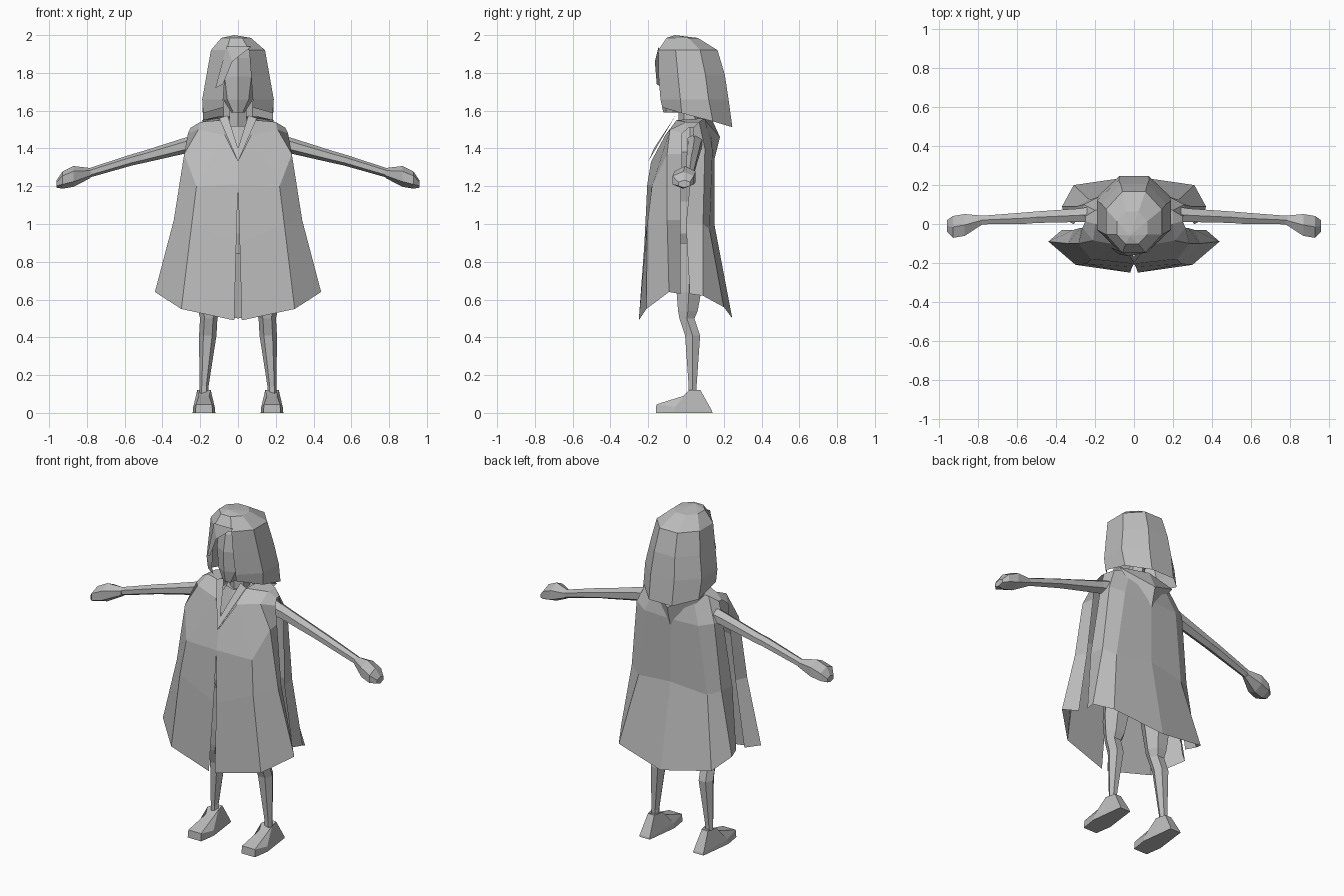
import bpy, math

grey = bpy.data.materials.new("plain grey")
grey.diffuse_color = (0.5, 0.5, 0.5, 1)


def make(name, verts, faces, mirror=False):
    me = bpy.data.meshes.new(name)
    me.from_pydata(verts, [], faces)
    me.materials.append(grey)
    ob = bpy.data.objects.new(name, me)
    bpy.context.collection.objects.link(ob)
    if mirror:
        m = ob.modifiers.new("mirror", 'MIRROR')
        m.merge_threshold = 0.0005
    return ob


def skin(name, rings, mirror=False, closed=True, caps=True, skip=()):
    """Join rows of points with quads; skip lists (row, column) openings."""
    n = len(rings[0])
    verts = [p for r in rings for p in r]
    faces = []
    for i in range(len(rings) - 1):
        for k in range(n if closed else n - 1):
            if (i, k) in skip:
                continue
            j = (k + 1) % n
            faces.append((i * n + k, i * n + j, (i + 1) * n + j, (i + 1) * n + k))
    if closed and caps:
        faces.append(tuple(range(n))[::-1])
        faces.append(tuple(range(len(verts) - n, len(verts))))
    return make(name, verts, faces, mirror)


def ring(c, a, b, n, start=-90, axis='z'):
    """Ellipse around c, with half-widths a and b, across the given axis."""
    out = []
    for k in range(n):
        t = math.radians(start + 360 * k / n)
        u, v = a * math.cos(t), b * math.sin(t)
        out.append((c[0] + u, c[1] + v, c[2]) if axis == 'z' else (c[0], c[1] + u, c[2] + v))
    return out


# cloak: half grid from front hem, over the shoulder, to back hem
cloak = [
    [(.02, -.25, .49), (.30, -.21, .55), (.44, -.09, .64), (.37, -.03, .63)],
    [(.009, -.22, .9), (.245, -.205, 1.0), (.34, -.10, 1.02), (.31, -.03, 1.02)],
    [(0, -.205, 1.21), (.22, -.18, 1.2), (.285, -.10, 1.37), (.275, -.02, 1.37)],
    [(0, -.185, 1.33), (.07, -.11, 1.47), (.21, -.085, 1.50), (.265, -.02, 1.48)],
    [(0, -.18, 1.34), (.09, -.05, 1.55), (.20, .0, 1.54), (.25, .015, 1.51)],
    [(0, .13, 1.54), (.11, .10, 1.56), (.20, .07, 1.54), (.25, .04, 1.51)],
    [(0, .15, 1.38), (.18, .14, 1.38), (.26, .10, 1.40), (.275, .04, 1.40)],
    [(0, .15, 1.0), (.23, .125, .97), (.30, .09, 1.0), (.31, .0, 1.0)],
    [(0, .245, .5), (.31, .20, .56), (.37, .09, .62), (.35, .02, .63)],
]
skin("cloak", cloak, mirror=True, closed=False, skip={(4, 0)})

# folded hood hanging at the back
make("hood", [(0, .13, 1.57), (.19, .10, 1.55), (0, .18, 1.46), (0, .145, 1.32), (.1, .05, 1.57)],
     [(0, 1, 2), (1, 3, 2), (0, 4, 1)], mirror=True)

# collar strip along the neck opening
make("collar", [(0, -.20, 1.33), (.10, -.065, 1.56), (.055, -.055, 1.575), (0, -.17, 1.40)],
     [(0, 1, 2, 3)], mirror=True)

# torso and neck
skin("torso", [ring((0, .02, z), a, b, 8) for z, a, b in
               [(.84, .13, .09), (.95, .18, .11), (1.12, .14, .10), (1.38, .2, .12), (1.52, .08, .07)]])
skin("neck", [ring((0, .02, 1.48), .055, .06, 6), ring((0, .015, 1.65), .05, .055, 6)])

# arms and hands
skin("arm", [ring((x, y, z), a, b, 6, axis='x') for x, y, z, a, b in
             [(.2, .05, 1.43, .05, .05), (.28, .045, 1.415, .04, .042), (.5, .035, 1.355, .034, .032),
              (.56, .03, 1.34, .034, .03), (.79, .02, 1.27, .025, .025)]], mirror=True)
skin("hand", [ring((x, y, z), a, b, 6, axis='x') for x, y, z, a, b in
              [(.78, .02, 1.27, .026, .026), (.87, -.005, 1.252, .065, .055),
               (.93, -.015, 1.232, .065, .045), (.96, -.01, 1.212, .035, .02)]], mirror=True)

# legs
skin("leg", [ring((x, y, z), a, a, 6, -60) for x, y, z, a in
             [(.18, .035, .10, .024), (.18, .035, .14, .024), (.16, .035, .41, .046),
              (.155, .005, .50, .046), (.15, .01, .54, .06), (.145, .015, .64, .075),
              (.11, .02, .90, .09)]], mirror=True)

# feet: sole, toe rim and ankle share one outline
sole = [(-.045, -.16), (.045, -.16), (.06, -.06), (.035, .14), (-.035, .14), (-.06, -.06)]
skin("foot", [[(.18 + x, y, 0) for x, y in sole],
              [(.18 + x * .95, y * .98, .045 if y < -.1 else .03 if y < 0 else .012) for x, y in sole],
              [(.18 + x * .6, .035 + y * .3, .09 if y < -.1 else .12) for x, y in sole]], mirror=True)

# head
skin("head", [ring((0, y, z), a, b, 8) for y, z, a, b in
              [(-.075, 1.59, .035, .045), (-.035, 1.66, .08, .10), (-.005, 1.78, .10, .135),
               (.01, 1.88, .10, .13), (.02, 1.95, .07, .09)]])

# hair: ringed shell, open over the face, longer towards the back
hair = [ring((x, y, z), a, b, 8, -112.5) for x, y, z, a, b in
        [(0, .05, 1.57, .20, .19), (0, .045, 1.66, .205, .195), (0, .03, 1.79, .18, .19),
         (0, .01, 1.92, .155, .17), (-.01, -.02, 1.985, .085, .09)]]
hair[0] = [(x, y + (.02 if y > .1 else 0), z - .3 * y + .01) for x, y, z in hair[0]]
n = len(hair[0])
pts = [p for r in hair for p in r] + [(-.02, -.06, 2.0)]
faces = [(i * n + k, i * n + (k + 1) % n, (i + 1) * n + (k + 1) % n, (i + 1) * n + k)
         for i in range(4) for k in range(n) if not (k == 0 and i < 3)]
faces += [(4 * n + k, 4 * n + (k + 1) % n, 5 * n) for k in range(n)]
make("hair", pts, faces)

# fringe swept to one side
make("fringe", [(.07, -.145, 1.94), (-.03, -.165, 1.86), (-.08, -.155, 1.74),
                (-.12, -.12, 1.72), (-.06, -.145, 1.94)],
     [(0, 4, 1), (4, 3, 2, 1)])
